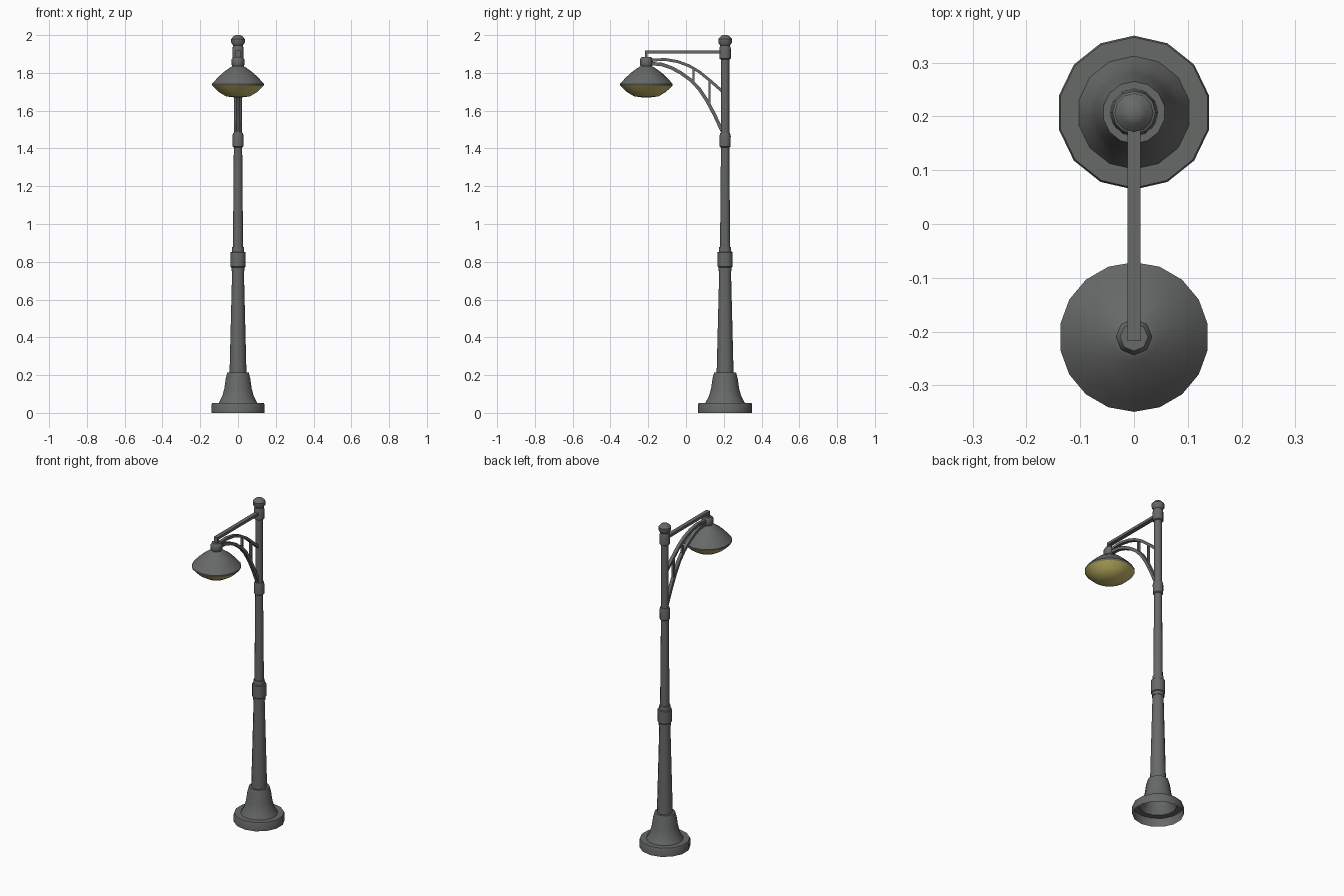
import bpy, math
from mathutils import Vector

if "Cube" in bpy.data.objects:
    bpy.data.objects.remove(bpy.data.objects["Cube"])

POLE_Y, LAMP_Y = 0.207, -0.21


def material(name, rgb):
    m = bpy.data.materials.new(name)
    m.diffuse_color = (*rgb, 1)
    m.use_nodes = True
    m.node_tree.nodes["Principled BSDF"].inputs["Base Color"].default_value = m.diffuse_color
    return m


metal = material("dark grey metal", (0.135, 0.142, 0.137))
glass = material("yellow glass", (0.56, 0.48, 0.13))


def finish(name, verts, faces, mat, angle=None):
    me = bpy.data.meshes.new(name)
    me.from_pydata(verts, [], faces)
    me.materials.append(mat)
    ob = bpy.data.objects.new(name, me)
    bpy.context.collection.objects.link(ob)
    if angle:
        bpy.ops.object.select_all(action='DESELECT')
        ob.select_set(True)
        bpy.context.view_layer.objects.active = ob
        bpy.ops.object.shade_smooth_by_angle(angle=math.radians(angle))
    return ob


def lathe(name, profile, y, sides, mat, cap_bottom=False, cap_top=False):
    """Spin (radius, z) pairs, listed bottom to top, around a vertical axis."""
    verts, faces = [], []
    for r, z in profile:
        for i in range(sides):
            a = math.pi / 2 + 2 * math.pi * i / sides
            verts.append((r * math.cos(a), y + r * math.sin(a), z))
    for k in range(len(profile) - 1):
        for i in range(sides):
            j = (i + 1) % sides
            faces.append((k * sides + i, k * sides + j,
                          (k + 1) * sides + j, (k + 1) * sides + i))
    if cap_bottom:
        faces.append(tuple(reversed(range(sides))))
    if cap_top:
        n = (len(profile) - 1) * sides
        faces.append(tuple(range(n, n + sides)))
    return finish(name, verts, faces, mat, 40)


def strip(name, path, width, thick):
    """Rectangular bar along (y, z) points, width measured along x."""
    pts = [Vector(p) for p in path]
    verts, faces = [], []
    for i, p in enumerate(pts):
        t = (pts[min(i + 1, len(pts) - 1)] - pts[max(i - 1, 0)]).normalized()
        n = Vector((-t.y, t.x)) * thick / 2
        for x, s in ((-1, -1), (1, -1), (1, 1), (-1, 1)):
            q = p + n * s
            verts.append((x * width / 2, q.x, q.y))
    for k in range(len(pts) - 1):
        for i in range(4):
            j = (i + 1) % 4
            faces.append((4 * k + i, 4 * k + 4 + i, 4 * k + 4 + j, 4 * k + j))
    e = 4 * len(pts) - 4
    faces += [(0, 1, 2, 3), (e + 3, e + 2, e + 1, e)]
    return finish(name, verts, faces, metal)


# Base, hollow underneath
lathe("base", [(0.143, 0), (0.143, 0.046), (0.140, 0.052), (0.105, 0.052),
               (0.085, 0.09), (0.074, 0.13), (0.066, 0.185), (0.058, 0.215),
               (0.044, 0.215)], POLE_Y, 14, metal)

# Pole with its collars
lathe("lower_pole", [(0.045, 0.205), (0.031, 0.76)], POLE_Y, 12, metal)
lathe("middle_collar", [(0.030, 0.75), (0.035, 0.75), (0.035, 0.77), (0.040, 0.775),
                        (0.040, 0.85), (0.033, 0.853), (0.031, 0.877), (0.026, 0.877)],
      POLE_Y, 12, metal)
lathe("upper_pole", [(0.027, 0.86), (0.022, 1.42), (0.022, 1.88)], POLE_Y, 12, metal)
lathe("upper_collar", [(0.022, 1.405), (0.029, 1.41), (0.030, 1.465),
                       (0.026, 1.482), (0.022, 1.482)], POLE_Y, 12, metal)
lathe("finial", [(0.022, 1.87), (0.030, 1.875), (0.030, 1.93), (0.026, 1.945),
                 (0.036, 1.96), (0.036, 1.98), (0.022, 1.995), (0.012, 2.0)],
      POLE_Y, 12, metal, True, True)

# Lamp head
lathe("lamp_shade", [(0.136, 1.730), (0.139, 1.734), (0.139, 1.742), (0.112, 1.772),
                     (0.080, 1.802), (0.045, 1.827), (0.026, 1.838)],
      LAMP_Y, 18, metal, False, True)
lathe("lamp_glass", [(0.012, 1.669), (0.065, 1.676), (0.105, 1.700), (0.137, 1.731)],
      LAMP_Y, 18, glass, True)
lathe("lamp_neck", [(0.026, 1.83), (0.034, 1.843), (0.034, 1.872), (0.026, 1.884)],
      LAMP_Y, 8, metal, True, True)

# Straight top rail, bent down into the lamp neck
strip("top_rail", [(POLE_Y, 1.91), (-0.217, 1.91)], 0.025, 0.016)
strip("rail_drop", [(-0.21, 1.91), (-0.21, 1.87)], 0.025, 0.014)

# Curved bracket with two struts
strip("upper_bracket", [(-0.20, 1.867), (-0.11, 1.871), (-0.045, 1.86), (0.015, 1.838),
                        (0.07, 1.806), (0.13, 1.757), (0.195, 1.70)], 0.02, 0.015)
strip("lower_bracket", [(-0.20, 1.85), (-0.13, 1.845), (-0.08, 1.828), (-0.03, 1.802),
                        (0.025, 1.762), (0.07, 1.715), (0.11, 1.655), (0.15, 1.58),
                        (0.192, 1.49)], 0.02, 0.018)
for i, (y, z0, z1) in enumerate([(0.125, 1.63, 1.76), (0.04, 1.75, 1.825)]):
    strip(f"bracket_strut_{i + 1}", [(y, z0), (y, z1)], 0.014, 0.011)
